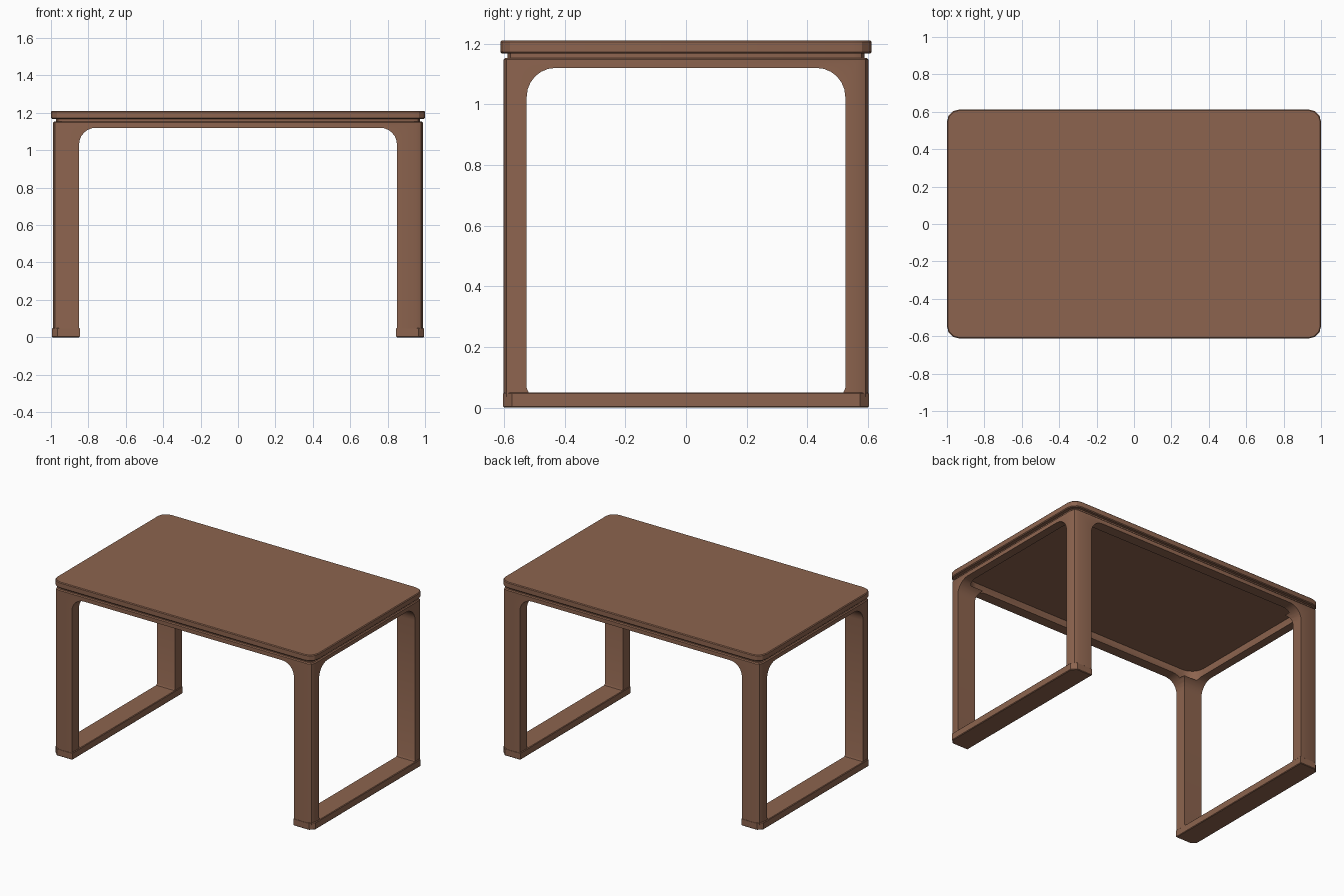
import bpy, bmesh, math

if "Cube" in bpy.data.objects:
    bpy.data.objects.remove(bpy.data.objects["Cube"])

wood = bpy.data.materials.new("warm brown wood")
wood.diffuse_color = (0.265, 0.127, 0.077, 1)
wood.use_nodes = True
wood.node_tree.nodes["Principled BSDF"].inputs["Base Color"].default_value = wood.diffuse_color


def rounded_rect(a0, a1, b0, b1, r, seg):
    """Counter-clockwise outline of a rectangle with rounded corners."""
    corners = [(a1 - r, b1 - r), (a0 + r, b1 - r), (a0 + r, b0 + r), (a1 - r, b0 + r)]
    pts = []
    for q, (ca, cb) in enumerate(corners):
        for i in range(seg + 1):
            t = (q + i / seg) * math.pi / 2
            pts.append((ca + r * math.cos(t), cb + r * math.sin(t)))
    return pts


def prism(name, outline, lo, hi, axis="z", bevel=0):
    """Extrude a flat outline between lo and hi along an axis."""
    place = {"x": lambda a, b, d: (d, a, b),
             "y": lambda a, b, d: (a, d, b),
             "z": lambda a, b, d: (a, b, d)}[axis]
    bm = bmesh.new()
    rings = [[bm.verts.new(place(a, b, d)) for a, b in outline] for d in (lo, hi)]
    n = len(outline)
    caps = [bm.faces.new(r) for r in rings]
    rim = [e for f in caps for e in f.edges]
    for i in range(n):
        j = (i + 1) % n
        bm.faces.new((rings[0][i], rings[0][j], rings[1][j], rings[1][i]))
    if bevel:
        bmesh.ops.bevel(bm, geom=rim, offset=bevel, segments=1, affect="EDGES")
    bmesh.ops.recalc_face_normals(bm, faces=bm.faces)
    mesh = bpy.data.meshes.new(name)
    bm.to_mesh(mesh)
    bm.free()
    mesh.materials.append(wood)
    obj = bpy.data.objects.new(name, mesh)
    bpy.context.collection.objects.link(obj)
    return obj


def cut(obj, *cutters):
    bpy.context.view_layer.objects.active = obj
    for c in cutters:
        mod = obj.modifiers.new("cut", "BOOLEAN")
        mod.operation = "DIFFERENCE"
        mod.solver = "EXACT"
        mod.object = c
        bpy.ops.object.modifier_apply(modifier=mod.name)


# table top slab
top = prism("table_top", rounded_rect(-1, 1, -0.612, 0.612, 0.065, 3), 1.168, 1.21, bevel=0.005)

# openings: front arch, side window and the well under the top
arch = prism("front_arch_cutter", rounded_rect(-0.85, 0.85, -1, 1.12, 0.09, 6), -2, 2, "y")
window_outline = rounded_rect(-0.525, 0.525, 0.045, 1.12, 0.095, 6)
# tight corners at the runner, wide ones under the apron
tight = rounded_rect(-0.525, 0.525, 0.045, 1.12, 0.02, 2)
window_outline = window_outline[:14] + tight[6:]
window = prism("side_window_cutter", window_outline, -2, 2, "x")
well = prism("well_cutter", rounded_rect(-0.93, 0.93, -0.53, 0.53, 0.09, 4), 1.10, 1.3)

# legs and apron carved from one block with softened corners
frame = prism("leg_frame", rounded_rect(-0.988, 0.988, -0.602, 0.602, 0.035, 2), 0.03, 1.153, bevel=0.006)
cut(frame, arch, window, well)

# recessed strip between apron and top
spacer = prism("shadow_gap_strip", rounded_rect(-0.972, 0.972, -0.588, 0.588, 0.035, 2), 1.14, 1.175)
cut(spacer, well)

# floor runners joining each pair of legs
runners = []
for side, name in ((-1, "left_runner"), (1, "right_runner")):
    a, b = sorted((side * 0.846, side * 0.995))
    outline = [(a, -0.6), (b, -0.6), (b, 0.6), (a, 0.6)]
    # clip the two outer corners
    o, i = side * 0.995, side * 0.846
    k = side * 0.03
    outline = [(i, -0.603), (o - k, -0.603), (o, -0.573), (o, 0.573), (o - k, 0.603), (i, 0.603)]
    runners.append(prism(name, outline, 0, 0.05, bevel=0.004))

for c in (arch, window, well):
    bpy.data.objects.remove(c, do_unlink=True)

# soft shading on the curved parts, crisp edges elsewhere
bpy.ops.object.select_all(action="DESELECT")
for obj in (top, frame, spacer, *runners):
    obj.select_set(True)
bpy.context.view_layer.objects.active = frame
bpy.ops.object.shade_smooth_by_angle(angle=math.radians(25))
